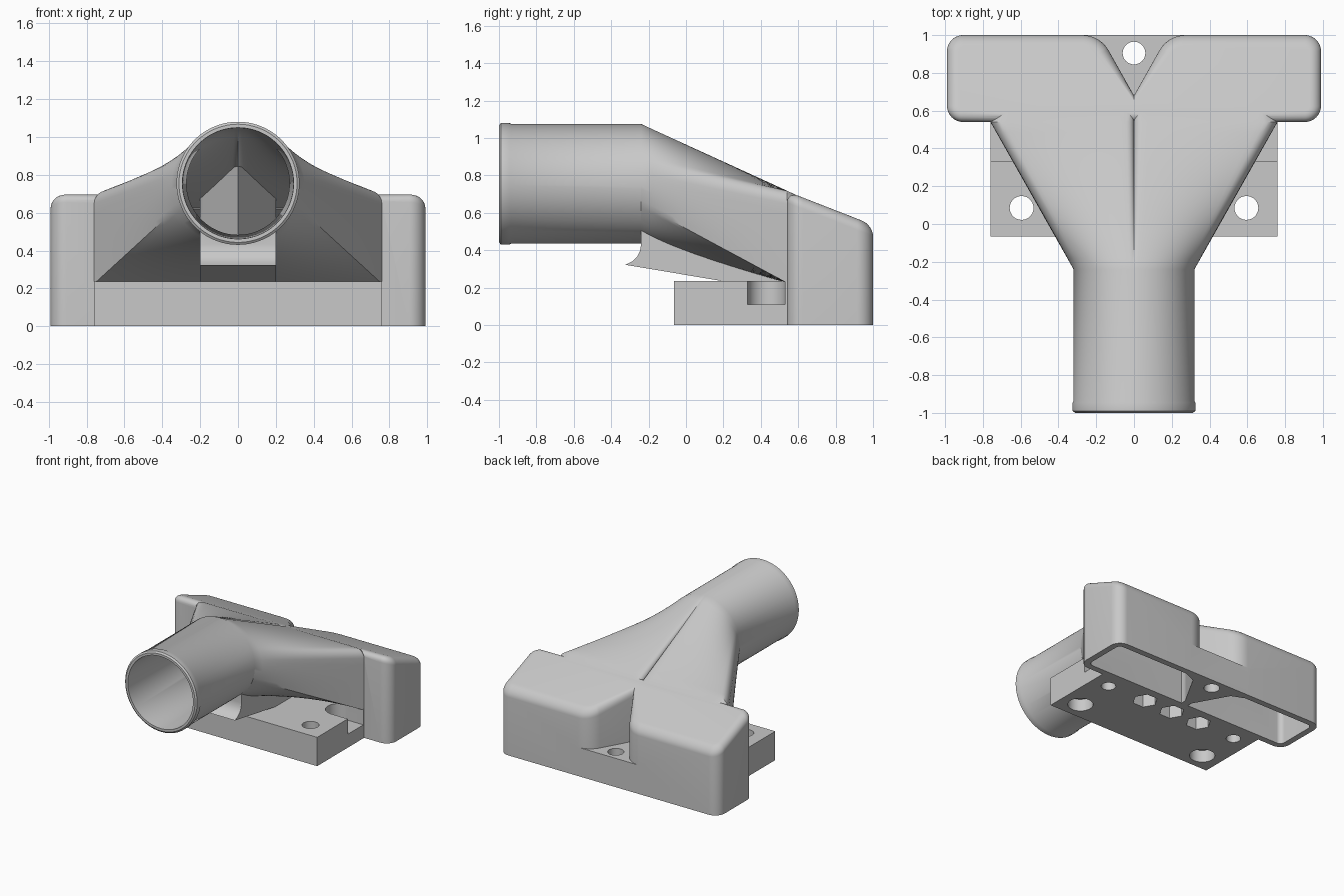
import bpy, bmesh, math
from mathutils import Vector

if "Cube" in bpy.data.objects:
    bpy.data.objects.remove(bpy.data.objects["Cube"])

grey = bpy.data.materials.new("grey_plastic")
grey.diffuse_color = (0.58, 0.58, 0.58, 1)
grey.use_nodes = True
grey.node_tree.nodes["Principled BSDF"].inputs["Base Color"].default_value = grey.diffuse_color


def finish(name, bm):
    bmesh.ops.remove_doubles(bm, verts=bm.verts, dist=1e-5)
    bmesh.ops.recalc_face_normals(bm, faces=bm.faces)
    me = bpy.data.meshes.new(name)
    bm.to_mesh(me)
    bm.free()
    ob = bpy.data.objects.new(name, me)
    bpy.context.collection.objects.link(ob)
    me.materials.append(grey)
    return ob


def loft(name, rings):
    """Skin closed rings of 3D points and cap both ends."""
    bm = bmesh.new()
    vs = [[bm.verts.new(p) for p in r] for r in rings]
    n = len(vs[0])
    for a, b in zip(vs, vs[1:]):
        for i in range(n):
            j = (i + 1) % n
            bm.faces.new((a[i], a[j], b[j], b[i]))
    bm.faces.new(vs[0])
    bm.faces.new(vs[-1])
    return finish(name, bm)


def prism(name, pts, z0, z1):
    """Extrude a plan; z1 may be a function of y."""
    top = z1 if callable(z1) else (lambda y: z1)
    return loft(name, [[(x, y, z0) for x, y in pts], [(x, y, top(y)) for x, y in pts]])


def rounded(pts):
    """Round the corners of (x, y, radius) points."""
    out = []
    for i, (x, y, r) in enumerate(pts):
        p = Vector((x, y))
        if not r:
            out.append((x, y))
            continue
        a = (Vector(pts[i - 1][:2]) - p).normalized()
        b = (Vector(pts[(i + 1) % len(pts)][:2]) - p).normalized()
        half = a.angle(b) / 2
        c = p + (a + b).normalized() * (r / math.sin(half))
        s = p + a * (r / math.tan(half)) - c
        e = p + b * (r / math.tan(half)) - c
        for k in range(9):
            t = k / 8
            d = (s * (1 - t) + e * t).normalized() * r
            out.append(tuple(c + d))
    return out


def circle(x, y, r, n=40):
    return [(x + r * math.cos(2 * math.pi * k / n), y + r * math.sin(2 * math.pi * k / n))
            for k in range(n)]


def boolean(ob, others, op):
    for o in others:
        m = ob.modifiers.new("cut", 'BOOLEAN')
        m.operation, m.solver, m.object = op, 'EXACT', o
        bpy.context.view_layer.update()
        deps = bpy.context.evaluated_depsgraph_get()
        me = bpy.data.meshes.new_from_object(ob.evaluated_get(deps))
        ob.modifiers.clear()
        ob.data = me
        bpy.data.objects.remove(o)


# Duct sections: angle ranges of the round end paired with parts of the wide end
SPANS = [(90, 86, 4), (86, 25, 18), (25, 10, 6), (10, -20, 8), (-20, -90, 18)]


def mirror_ring(half, y):
    left = [(-x, z) for x, z in half[-2:0:-1]]
    return [(x, y, z) for x, z in half + left]


def round_half(r):
    out = [(0, 0.755 + r)]
    for a, b, n in SPANS:
        for k in range(1, n + 1):
            t = math.radians(a + (b - a) * k / n)
            out.append((r * math.cos(t), 0.755 + r * math.sin(t)))
    out[-1] = (0, 0.755 - r)
    return out


def wide_half(xm, zt, zb, g=0.04, c=0.07):
    out = [(0, zt - g)]
    for i, (_, _, n) in enumerate(SPANS):
        for k in range(1, n + 1):
            t = k / n
            q = t * math.pi / 2
            out.append([(g * (1 - math.cos(q)), zt - g + g * math.sin(q)),
                        (g + (xm - c - g) * t, zt),
                        (xm - c + c * math.sin(q), zt - c + c * math.cos(q)),
                        (xm, zt - c + (zb - zt + c) * t),
                        (xm * (1 - t), zb)][i])
    return out


def duct(name, tube, wide, last):
    """Round tube blending into a wide flat mouth."""
    rings = [mirror_ring(round_half(r), y) for y, r in tube]
    a, b = round_half(tube[-1][1]), wide_half(*wide)
    for k in range(1, 15):
        t = k / 14
        h = [(p[0] + (q[0] - p[0]) * t, p[1] + (q[1] - p[1]) * t) for p, q in zip(a, b)]
        rings.append(mirror_ring(h, -0.24 + 0.78 * t))
    rings.append(mirror_ring(wide_half(*last[1:]), last[0]))
    return loft(name, rings)


def slope(y):
    return 0.695 - 0.39 * (y - 0.59)


def hood_plan(d):
    """Outline of the twin-ended head with its rear notch, moved inward by d."""
    right = [(0.99 - d, 0.54 + d, 0.085 - d), (0.99 - d, 1 - d, 0.085 - d),
             (0.18 + 0.584 * d, 1 - d, 0.16 - d)]
    left = [(-x, y, r) for x, y, r in reversed(right)]
    return rounded(right + [(0, 0.68 - 0.6 * d, 0)] + left)


# Head with rounded top rim
R = 0.06
rings = [[(x, y, 0) for x, y in hood_plan(0)]]
for k in range(8):
    q = k / 7 * math.pi / 2
    rings.append([(x, y, slope(y) - R + R * math.sin(q))
                  for x, y in hood_plan(R * (1 - math.cos(q)))])
body = loft("dust_hood", rings)

# Notch floor
notch_floor = prism("notch_floor", [(0.3, 1), (-0.3, 1), (0, 0.66)], 0, 0.235)

# Inlet tube with lip, and its blend into the head
outer = duct("inlet_duct", [(-1, 0.312), (-0.99, 0.325), (-0.945, 0.325), (-0.935, 0.32),
                            (-0.24, 0.32)], (0.76, 0.718, 0.225), (0.62, 0.72, 0.68, 0.225))

# Gusset under the tube
side = [(-0.24, 0.43), (-0.246, 0.395), (-0.262, 0.365), (-0.288, 0.34), (-0.325, 0.322),
        (0.2, 0.234), (0.56, 0.2), (0.56, 0.3), (-0.24, 0.55)]
gusset = loft("gusset", [[(x, y, z) for y, z in side] for x in (-0.2, 0.2)])

# Mounting plate with screw holes, side pockets and nut traps
plate = prism("mounting_plate", [(-0.76, -0.065), (0.76, -0.065), (0.76, 0.57), (-0.76, 0.57)],
              0, 0.235)
cuts = []
for s in (-1, 1):
    cuts += [prism("hole", circle(s * 0.595, 0.085, 0.063), -0.1, 0.4),
             prism("counterbore", circle(s * 0.595, 0.085, 0.095), -0.1, 0.1),
             prism("hole", circle(s * 0.61, 0.43, 0.055), -0.1, 0.4)]
    arc = [(s * (0.61 - 0.1 * math.sin(math.pi * k / 20)), 0.43 + 0.1 * math.cos(math.pi * k / 20))
           for k in range(21)]
    cuts.append(prism("pocket", arc + [(s * 0.9, 0.33), (s * 0.9, 0.53)], 0.11, 0.4))
for x in (-0.26, 0, 0.26):
    cuts.append(prism("nut_trap", circle(x, 0.44, 0.095, 6), -0.1, 0.14))
boolean(plate, cuts, 'DIFFERENCE')

boolean(body, [notch_floor, outer, gusset, plate], 'UNION')

# Hollow interior: duct bore split by a wedge, two open-bottomed chambers, rear screw hole
bore = duct("bore", [(-1.1, 0.297), (-0.95, 0.292), (-0.24, 0.272)], (0.71, 0.665, 0.285),
            (0.64, 0.69, 0.625, 0.285))
wedge = prism("wedge", [(0, 0.12), (0.2, 0.52), (0.2, 0.8), (-0.2, 0.8), (-0.2, 0.52)], 0, 1.4)
boolean(bore, [wedge], 'DIFFERENCE')
hollow = [bore]
for s in (-1, 1):
    room = [(0.03, 0.59, 0), (0.94, 0.59, 0.04), (0.94, 0.95, 0.04), (0.29, 0.95, 0),
            (0.184, 0.906, 0), (0.044, 0.656, 0), (0.03, 0.63, 0)]
    hollow.append(prism("chamber", rounded([(s * x, y, r) for x, y, r in room]), -0.1,
                        lambda y: slope(y) - 0.055))
hollow.append(prism("rear_hole", circle(0, 0.905, 0.06), -0.1, 0.5))
boolean(body, hollow, 'DIFFERENCE')

# Smooth the curved areas, keep edges sharp
body.data.materials.clear()
body.data.materials.append(grey)
for p in body.data.polygons:
    p.material_index = 0
bpy.ops.object.select_all(action='DESELECT')
body.select_set(True)
bpy.context.view_layer.objects.active = body
bpy.ops.object.shade_smooth_by_angle(angle=math.radians(30))
